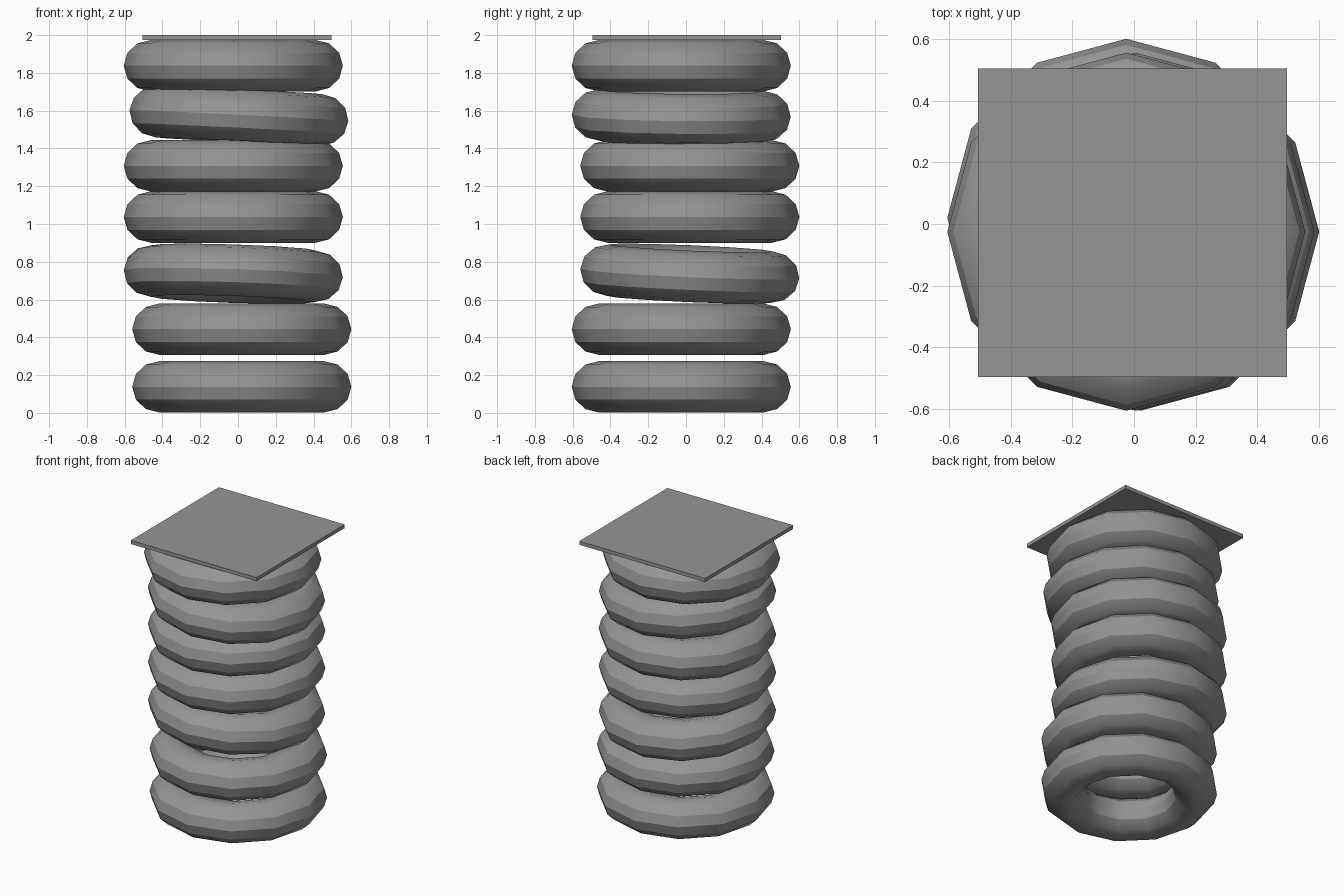
import bpy, math
from mathutils import Matrix

cube = bpy.data.objects.get("Cube")
if cube:
    bpy.data.objects.remove(cube, do_unlink=True)

grey = bpy.data.materials.new("mid_grey")
grey.use_nodes = True
colour = (0.3, 0.3, 0.3, 1)
grey.diffuse_color = colour
grey.node_tree.nodes["Principled BSDF"].inputs["Base Color"].default_value = colour

# Tyres: x, y, z of the centre, then the rise per unit along x and y
tyres = [
    (0.02, -0.025, 0.138, 0, 0),
    (0.02, -0.025, 0.443, 0, 0),
    (-0.025, 0.02, 0.737, -0.033, -0.043),
    (-0.025, 0.02, 1.037, 0, 0),
    (-0.025, 0.02, 1.308, 0, 0),
    (0.005, -0.025, 1.573, -0.05, -0.01),
    (-0.025, -0.025, 1.838, 0, 0),
]
for i, (x, y, z, slope_x, slope_y) in enumerate(tyres, 1):
    bpy.ops.mesh.primitive_torus_add(major_segments=12, minor_segments=12,
                                     major_radius=0.435, minor_radius=0.145)
    tyre = bpy.context.object
    tyre.name = f"tyre_{i}"
    tyre.data.transform(Matrix.Diagonal((1, 1, 0.94, 1)))
    tyre.location = (x, y, z)
    tyre.rotation_euler = (math.atan(slope_y), -math.atan(slope_x), 0)
    tyre.data.materials.append(grey)
    bpy.ops.object.shade_smooth_by_angle(angle=math.radians(30))

# Flat square board on top of the stack
bpy.ops.mesh.primitive_cube_add(size=1, location=(-0.005, 0.004, 1.987))
board = bpy.context.object
board.name = "top_board"
board.scale = (1, 1, 0.026)
board.data.materials.append(grey)
